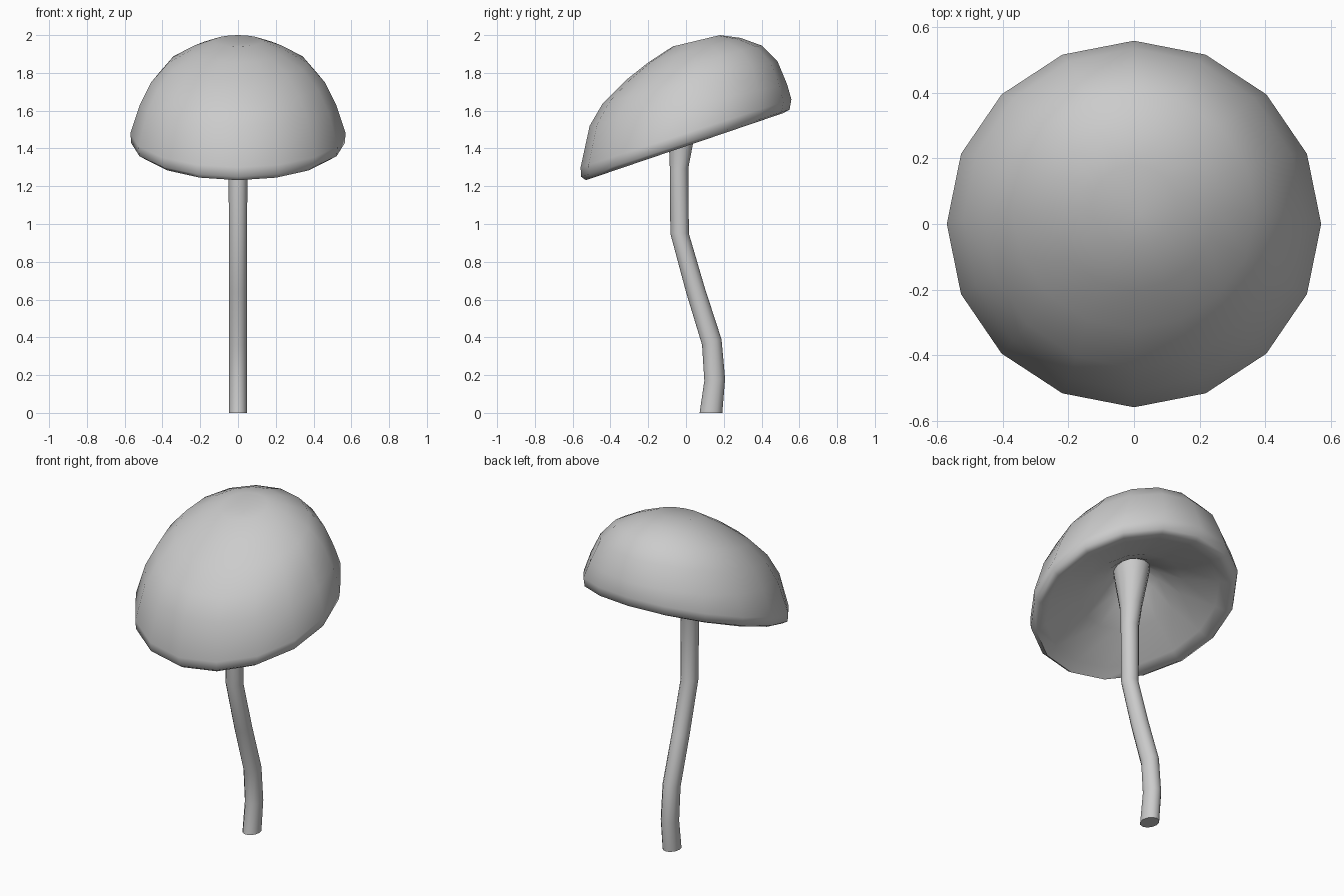
import bpy, bmesh
from math import cos, sin, pi, radians

if "Cube" in bpy.data.objects:
    bpy.data.objects.remove(bpy.data.objects["Cube"])


def loft(name, rings, sides, tip=None, cap_start=False):
    """Skin a series of tilted rings; each ring = (front y, front z, back y, back z, half width)."""
    bm = bmesh.new()
    loops = []
    for y0, z0, y1, z1, rx in rings:
        loop = []
        for i in range(sides):
            a = 2 * pi * i / sides
            t = (1 + sin(a)) / 2
            loop.append(bm.verts.new((rx * cos(a), y0 + (y1 - y0) * t, z0 + (z1 - z0) * t)))
        loops.append(loop)
    for lo, hi in zip(loops, loops[1:]):
        for i in range(sides):
            j = (i + 1) % sides
            bm.faces.new((lo[i], lo[j], hi[j], hi[i]))
    if tip:
        v = bm.verts.new(tip)
        for i in range(sides):
            bm.faces.new((loops[-1][i], loops[-1][(i + 1) % sides], v))
    if cap_start:
        bm.faces.new(loops[0][::-1])
    bmesh.ops.recalc_face_normals(bm, faces=bm.faces)
    mesh = bpy.data.meshes.new(name)
    bm.to_mesh(mesh)
    bm.free()
    ob = bpy.data.objects.new(name, mesh)
    bpy.context.collection.objects.link(ob)
    bpy.ops.object.select_all(action='DESELECT')
    ob.select_set(True)
    bpy.context.view_layer.objects.active = ob
    bpy.ops.object.shade_smooth_by_angle(angle=radians(65))
    return ob


# Cap: hollow underside, rounded lip, then the lopsided dome
cap_rings = [
    (-0.09, 1.66, 0.03, 1.69, 0.06),
    (-0.17, 1.56, 0.13, 1.64, 0.15),
    (-0.29, 1.42, 0.26, 1.60, 0.28),
    (-0.48, 1.28, 0.46, 1.595, 0.47),
    (-0.53, 1.232, 0.515, 1.587, 0.53),
    (-0.555, 1.25, 0.548, 1.605, 0.565),
    (-0.558, 1.30, 0.558, 1.66, 0.57),
    (-0.51, 1.52, 0.535, 1.74, 0.52),
    (-0.44, 1.64, 0.485, 1.86, 0.46),
    (-0.32, 1.76, 0.40, 1.945, 0.37),
    (-0.20, 1.855, 0.29, 1.985, 0.25),
    (-0.07, 1.94, 0.18, 2.0, 0.13),
]
loft("mushroom_cap", cap_rings, 16, tip=(0.02, 0.03, 1.96))

# Stem: bent tube flaring where it joins the cap
stem_rings = [
    (0.072, 0.0, 0.192, 0.0, 0.048),
    (0.097, 0.17, 0.207, 0.18, 0.048),
    (0.085, 0.36, 0.188, 0.39, 0.048),
    (0.0, 0.64, 0.10, 0.66, 0.048),
    (-0.083, 0.95, 0.015, 0.95, 0.048),
    (-0.085, 1.28, 0.013, 1.30, 0.05),
    (-0.09, 1.41, 0.038, 1.43, 0.06),
    (-0.12, 1.58, 0.08, 1.62, 0.09),
    (-0.13, 1.65, 0.09, 1.69, 0.10),
]
loft("mushroom_stem", stem_rings, 12, cap_start=True)
